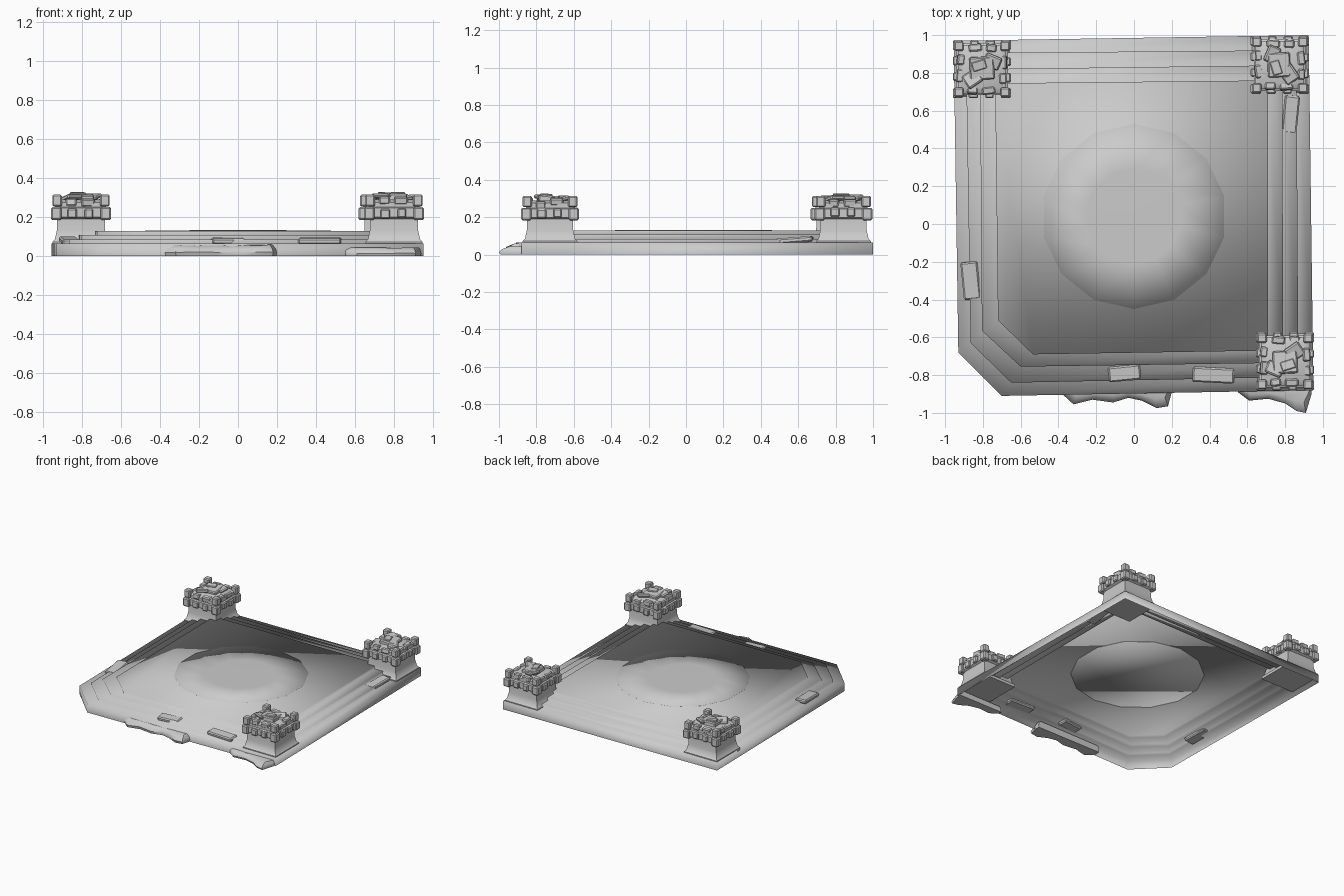
import bpy, bmesh, math, random
from mathutils import Matrix, Vector

random.seed(4)
cube = bpy.data.objects.get("Cube")
if cube:
    bpy.data.objects.remove(cube)

stone = bpy.data.materials.new("grey_stone")
stone.use_nodes = True
stone.diffuse_color = (0.6, 0.6, 0.6, 1)
stone.node_tree.nodes["Principled BSDF"].inputs["Base Color"].default_value = (0.6, 0.6, 0.6, 1)


def finish(bm, name, angle=None):
    """Turn a bmesh into a smooth stone object."""
    bmesh.ops.recalc_face_normals(bm, faces=bm.faces)
    mesh = bpy.data.meshes.new(name)
    bm.to_mesh(mesh)
    bm.free()
    mesh.materials.append(stone)
    obj = bpy.data.objects.new(name, mesh)
    bpy.context.collection.objects.link(obj)
    bpy.ops.object.select_all(action="DESELECT")
    obj.select_set(True)
    bpy.context.view_layer.objects.active = obj
    if angle is None:
        bpy.ops.object.shade_smooth()
    else:
        bpy.ops.object.shade_smooth_by_angle(angle=math.radians(angle))
    return obj


def loft(bm, loops, cap_end=True, cap_start=False):
    """Skin a stack of equal-length point loops."""
    rings = [[bm.verts.new(p) for p in loop] for loop in loops]
    for a, b in zip(rings, rings[1:]):
        for i in range(len(a)):
            j = (i + 1) % len(a)
            bm.faces.new((a[i], a[j], b[j], b[i]))
    if cap_end:
        bm.faces.new(rings[-1])
    if cap_start:
        bm.faces.new(rings[0][::-1])


def block(bm, centre, size, turn=0, tilt=0, bevel=0.007):
    """Add one worn, bevelled stone."""
    m = (Matrix.Translation(centre) @ Matrix.Rotation(turn, 4, "Z")
         @ Matrix.Rotation(tilt, 4, "X") @ Matrix.Diagonal((*size, 1)))
    verts = bmesh.ops.create_cube(bm, size=1, matrix=m)["verts"]
    edges = {e for v in verts for e in v.link_edges}
    bmesh.ops.bevel(bm, geom=list(edges), offset=bevel, segments=1, affect="EDGES")


# Stepped platform: open underneath, one front corner cut off
tiers = [
    [(-.93, -.68), (-.70, -.91), (.95, -.88), (.925, 1.0), (-.955, .97)],
    [(-.865, -.63), (-.65, -.84), (.87, -.81), (.86, .92), (-.89, .905)],
    [(-.805, -.565), (-.60, -.755), (.79, -.735), (.785, .84), (-.815, .82)],
    [(-.72, -.51), (-.535, -.69), (.71, -.67), (.71, .76), (-.735, .745)],
]
heights = [0, .065, .085, .108, .128]
loops = []
for tier, low, high in zip(tiers, heights, heights[1:]):
    loops += [[(x, y, low) for x, y in tier], [(x, y, high) for x, y in tier]]
bm = bmesh.new()
loft(bm, loops)
finish(bm, "stepped_platform")

# Round floor slab, very slightly crowned
bm = bmesh.new()
SIDES = 14


def circle(radius, z):
    return [(radius * math.sin(i * math.tau / SIDES),
             .04 - radius * math.cos(i * math.tau / SIDES), z) for i in range(SIDES)]


loft(bm, [circle(.49, .124), circle(.49, .130), circle(.25, .132), circle(.02, .133)], cap_start=True)
finish(bm, "round_floor")


def tower(name, cx, cy, turn):
    """Flared square tower with a belt of blocks, corner posts and a broken top."""
    bm = bmesh.new()
    profile = [(.146, .05), (.146, .072), (.134, .085), (.124, .13), (.122, .19),
               (.138, .20), (.138, .245), (.128, .25), (.128, .275), (.10, .29)]
    loft(bm, [[(sx * r, sy * r, z) for sx, sy in ((-1, -1), (1, -1), (1, 1), (-1, 1))]
              for r, z in profile], cap_start=True)
    for k in range(4):
        start = len(bm.verts)
        # belt: a corner block and two side blocks
        block(bm, (.127, .127, .217), (.054, .054, .066))
        for x, w in ((-.045, .05), (.04, .045)):
            block(bm, (x, -.137, .222 + random.uniform(-.006, .006)), (w, .034, .05))
        # parapet: a corner post and low stones between
        block(bm, (.122, .122, .284), (.05, .05, .06))
        for x, w in ((-.05, .055), (.035, .07)):
            block(bm, (x, -.112, .277 + random.uniform(-.012, .008)), (w, .04, .04),
                  random.uniform(-.15, .15), random.uniform(-.2, .2))
        bm.verts.ensure_lookup_table()
        bmesh.ops.rotate(bm, verts=bm.verts[:], matrix=Matrix.Rotation(math.pi / 2, 3, "Z"))
    # loose slabs lying on the top
    block(bm, (0, .005, .296), (.13, .12, .04), .05, .08)
    block(bm, (-.05, -.05, .297), (.09, .08, .025), .6, -.25)
    block(bm, (.055, .04, .305), (.09, .07, .02), -.4, .25)
    block(bm, (-.015, .02, .316), (.075, .05, .02), .3, .1, .004)
    obj = finish(bm, name, 35)
    obj.location = (cx, cy, 0)
    obj.rotation_euler.z = turn


tower("back_right_tower", -.805, .82, 0)
tower("back_left_tower", .772, .842, math.pi / 2)
tower("front_left_tower", .80, -.727, math.pi)


def rubble(name, outline, back, height):
    """Low ragged ledge of broken stone whose top slopes up to the platform."""
    bm = bmesh.new()
    x0, x1 = outline[0][0], outline[-1][0]
    base = outline + [(x1, back), (x0, back)]
    mid = Vector(((x0 + x1) / 2, back))
    rings = []
    for pull, z in ((.06, 0), (0, .35), (.12, .7), (.4, 1)):
        ring = []
        for p in base:
            q = Vector(p).lerp(Vector((p[0] * .85 + mid.x * .15, back)), pull)
            lift = random.uniform(.85, 1) if z else 0
            ring.append((q.x, q.y, z * height * lift))
        rings.append(ring)
    loft(bm, rings, cap_start=True)
    finish(bm, name, 40)


# Broken stone along the front edge
rubble("front_rubble", [(-.38, -.90), (-.32, -.955), (-.22, -.93), (-.11, -.945), (-.03, -.92),
                        (.04, -.935), (.12, -.975), (.18, -.965), (.20, -.89)], -.85, .06)
rubble("corner_rubble", [(.55, -.89), (.61, -.935), (.71, -.925), (.80, -.95), (.86, -.99),
                         (.91, -1.0), (.94, -.90)], -.86, .045)

# Chipped stones lying along the steps
chips = bmesh.new()
for x, y, w, d, turn in ((-.05, -.79, .17, .08, .1), (.42, -.80, .22, .08, -.05),
                         (-.865, -.30, .09, .2, .1), (.83, .58, .08, .2, -.1)):
    block(chips, (x, y, .078), (w, d, .03), turn, .08, .008)
finish(chips, "step_chips", 35)
